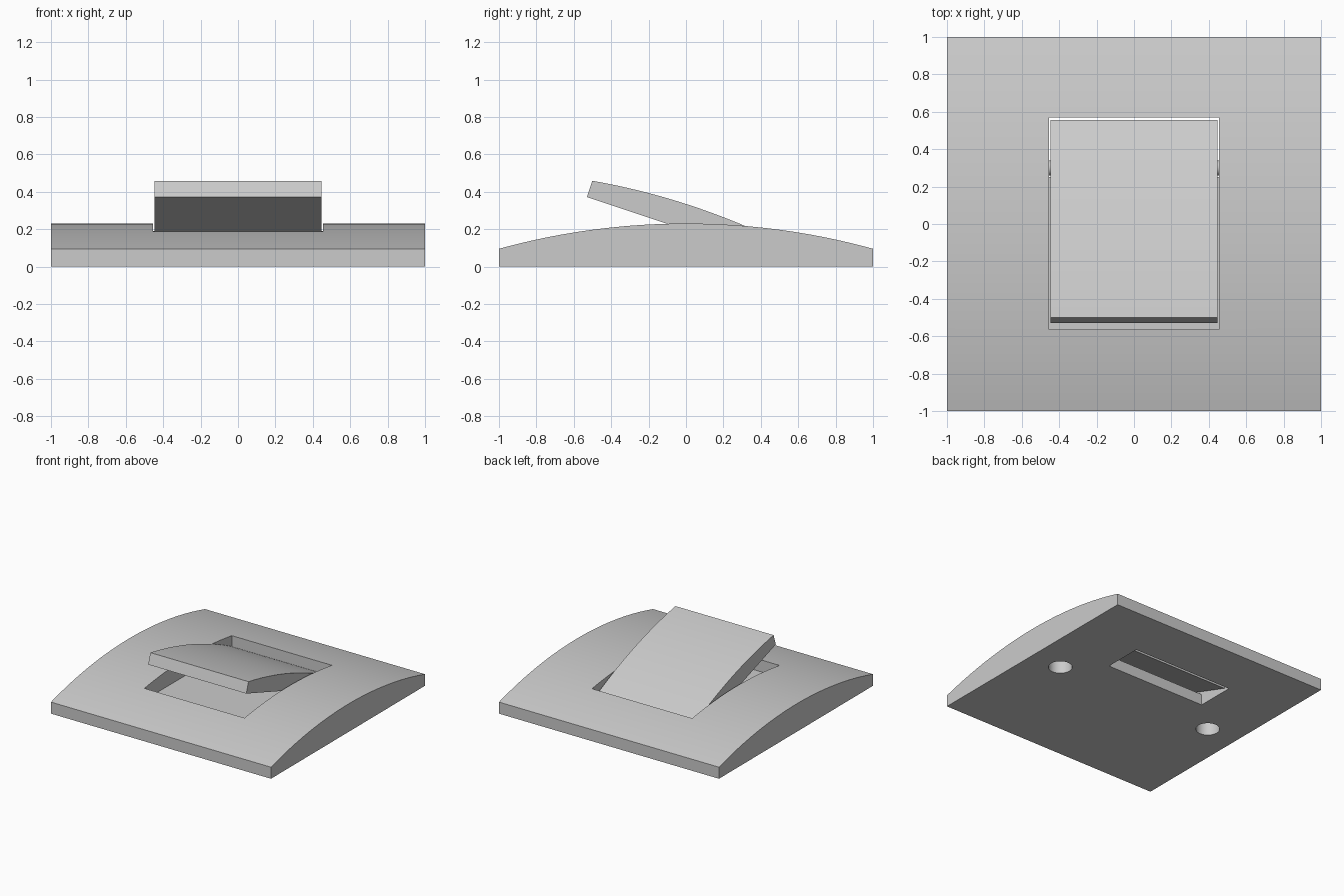
import bpy
import bmesh
import math
from mathutils import Matrix, Vector

cube = bpy.data.objects.get("Cube")
if cube:
    bpy.data.objects.remove(cube, do_unlink=True)

# Main sizes
ARC_RADIUS = 3.77
CROWN = 0.23
HINGE = Vector((0, 0.3, 0.15))
TILT = math.radians(-18.5)

grey = bpy.data.materials.new("plain_grey")
grey.use_nodes = True
grey.diffuse_color = (0.6, 0.6, 0.6, 1)
grey.node_tree.nodes["Principled BSDF"].inputs["Base Color"].default_value = (0.6, 0.6, 0.6, 1)


def finish(name, bm):
    bmesh.ops.recalc_face_normals(bm, faces=bm.faces)
    mesh = bpy.data.meshes.new(name)
    bm.to_mesh(mesh)
    bm.free()
    mesh.materials.append(grey)
    obj = bpy.data.objects.new(name, mesh)
    bpy.context.collection.objects.link(obj)
    return obj


def extrude_profile(name, points, half_width):
    """Extrude a (y, z) outline along x."""
    bm = bmesh.new()
    face = bm.faces.new([bm.verts.new((-half_width, y, z)) for y, z in points])
    result = bmesh.ops.extrude_face_region(bm, geom=[face])
    moved = [v for v in result["geom"] if isinstance(v, bmesh.types.BMVert)]
    bmesh.ops.translate(bm, verts=moved, vec=(2 * half_width, 0, 0))
    return finish(name, bm)


def cylinder(name, radius, depth, matrix):
    bm = bmesh.new()
    bmesh.ops.create_cone(bm, cap_ends=True, segments=48, radius1=radius,
                          radius2=radius, depth=depth, matrix=matrix)
    return finish(name, bm)


def domed_outline(half_length, bottom, steps):
    """Flat bottom with a shallow arc on top."""
    top = []
    for i in range(steps + 1):
        y = half_length * (1 - 2 * i / steps)
        top.append((y, CROWN - ARC_RADIUS + math.sqrt(ARC_RADIUS ** 2 - y * y)))
    return [(-half_length, bottom), (half_length, bottom)] + top


def cut(obj, cutter):
    mod = obj.modifiers.new("cut", "BOOLEAN")
    mod.operation = "DIFFERENCE"
    mod.solver = "EXACT"
    mod.object = cutter
    cutter.hide_render = True
    bpy.context.view_layer.objects.active = obj
    bpy.ops.object.modifier_apply(modifier=mod.name)
    bpy.data.objects.remove(cutter, do_unlink=True)


def smooth(obj):
    bpy.ops.object.select_all(action="DESELECT")
    obj.select_set(True)
    bpy.context.view_layer.objects.active = obj
    bpy.ops.object.shade_smooth_by_angle(angle=math.radians(30))


# Arched base with a pocket that opens through the bottom at the back
base = extrude_profile("base_plate", domed_outline(1, 0, 48), 1)
pocket = [(-0.565, 0.09), (0.25, 0.09), (0.25, -0.1),
          (0.57, -0.1), (0.57, 0.5), (-0.565, 0.5)]
cut(base, extrude_profile("pocket_cutter", pocket, 0.455))

# Blind round mounting holes underneath
for side in (-1, 1):
    cut(base, cylinder("hole_cutter", 0.09, 0.26,
                       Matrix.Translation((side * 0.725, 0, 0))))
smooth(base)

# Tilted rocker lid matching the arch
lid = extrude_profile("rocker_lid", domed_outline(0.557, 0.097, 28), 0.446)
lid.data.transform(Matrix.Translation(HINGE) @ Matrix.Rotation(TILT, 4, "X")
                   @ Matrix.Translation(-HINGE))
smooth(lid)

# Hinge pins bridging the gap between lid and pocket walls
for side, name in ((-1, "right_hinge_pin"), (1, "left_hinge_pin")):
    spot = Matrix.Translation(HINGE + Vector((side * 0.45, 0, 0)))
    pin = cylinder(name, 0.04, 0.03, spot @ Matrix.Rotation(math.pi / 2, 4, "Y"))
    smooth(pin)
